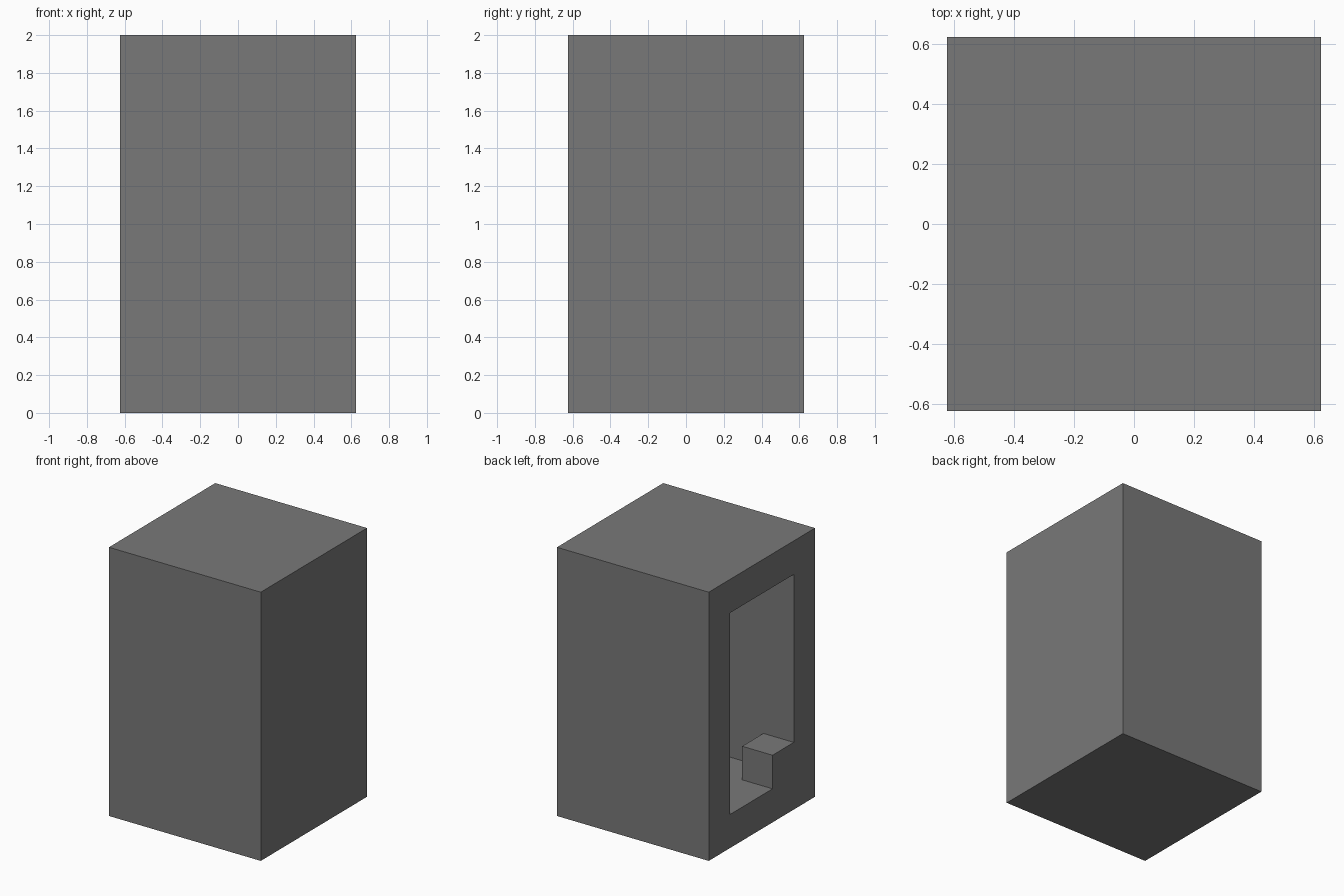
import bpy
import bmesh
from mathutils import Matrix, Vector

# Remove only the default cube
if "Cube" in bpy.data.objects:
    bpy.data.objects.remove(bpy.data.objects["Cube"], do_unlink=True)

WALL = 0.25
WIDTH = 5 * WALL
HEIGHT = 8 * WALL
HALF = WIDTH / 2

grey = bpy.data.materials.new("stone_grey")
grey.use_nodes = True
colour = (0.19, 0.19, 0.19, 1.0)
grey.diffuse_color = colour
grey.node_tree.nodes["Principled BSDF"].inputs["Base Color"].default_value = colour


def box(bm, centre, size):
    matrix = Matrix.Translation(centre) @ Matrix.Diagonal((*size, 1))
    bmesh.ops.create_cube(bm, size=1, matrix=matrix)


def finish(bm, name):
    bmesh.ops.recalc_face_normals(bm, faces=bm.faces)
    mesh = bpy.data.meshes.new(name)
    bm.to_mesh(mesh)
    bm.free()
    mesh.materials.append(grey)
    obj = bpy.data.objects.new(name, mesh)
    bpy.context.collection.objects.link(obj)


# Hollow tower: frame the open side, then push the opening into a room
bm = bmesh.new()
box(bm, (0, 0, HEIGHT / 2), (WIDTH, WIDTH, HEIGHT))
bm.faces.ensure_lookup_table()
bm.normal_update()
opening = min(bm.faces, key=lambda f: f.calc_center_median().x)
bmesh.ops.inset_region(bm, faces=[opening], thickness=WALL, use_even_offset=True)
room = bmesh.ops.extrude_discrete_faces(bm, faces=[opening])["faces"][0]
bmesh.ops.translate(bm, verts=room.verts, vec=Vector((WIDTH - WALL, 0, 0)))
finish(bm, "hollow_tower")

# Step in the front corner of the doorway, flush with the outer wall
bm = bmesh.new()
box(bm, (-HALF + WALL / 2, -HALF + WALL * 1.5, WALL * 1.5), (WALL, WALL, WALL))
finish(bm, "doorway_step")
